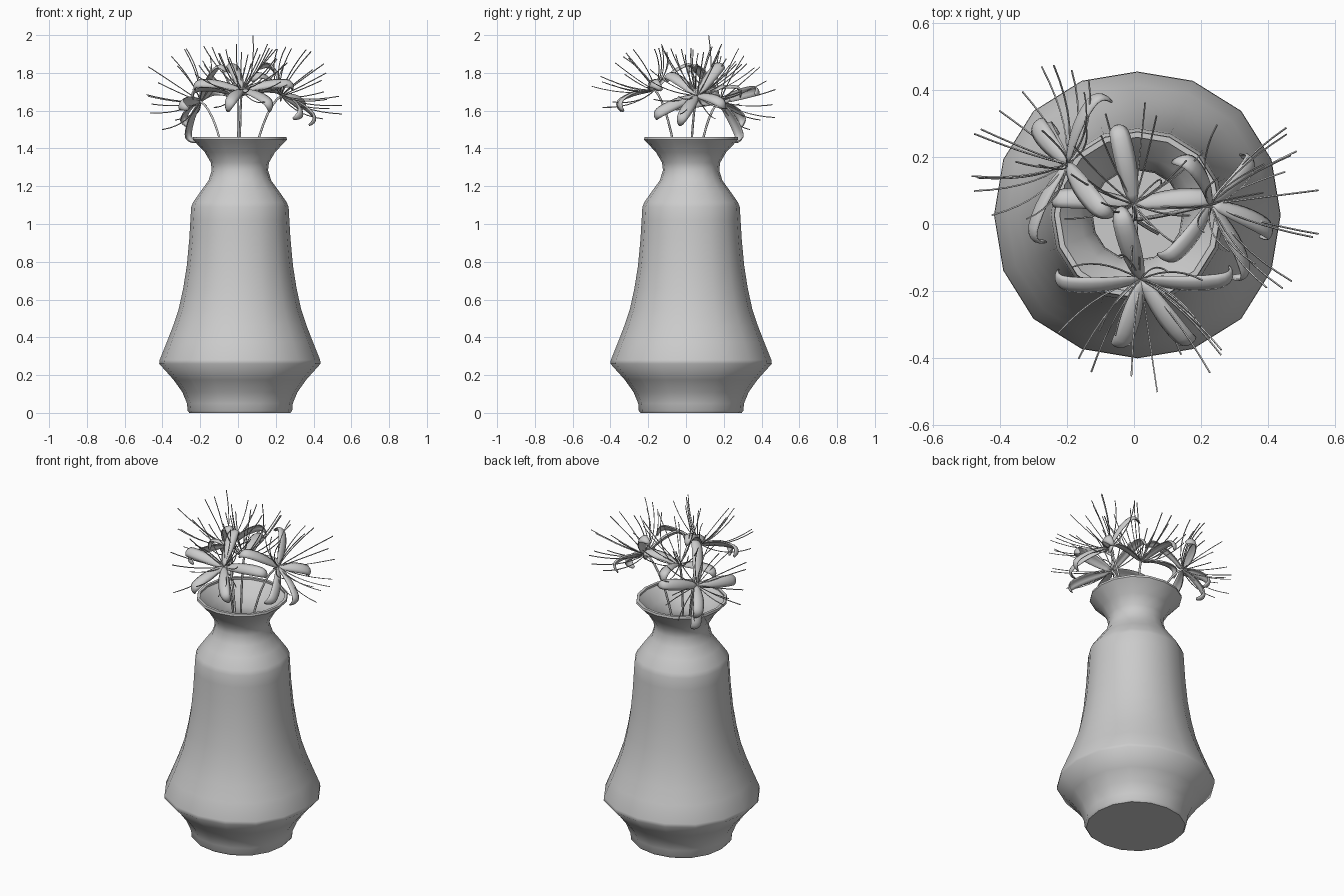
import bpy, math, random
from mathutils import Vector

if "Cube" in bpy.data.objects:
    bpy.data.objects.remove(bpy.data.objects["Cube"])

random.seed(11)
UP = Vector((0, 0, 1))
CX, CY = 0.01, 0.027


def make(name, verts, faces, angle=30):
    me = bpy.data.meshes.new(name)
    me.from_pydata([tuple(v) for v in verts], [], faces)
    me.update()
    ob = bpy.data.objects.new(name, me)
    bpy.context.collection.objects.link(ob)
    bpy.ops.object.select_all(action='DESELECT')
    ob.select_set(True)
    bpy.context.view_layer.objects.active = ob
    bpy.ops.object.shade_smooth_by_angle(angle=math.radians(angle))
    return ob


def tube(name, paths, radius, sides=4):
    """Joins several thin round strands into one mesh."""
    verts, faces = [], []
    for path in paths:
        base = len(verts)
        for i, p in enumerate(path):
            t = (path[min(i + 1, len(path) - 1)] - path[max(i - 1, 0)]).normalized()
            u = t.cross(Vector((0.31, 0.83, 0.2))).normalized()
            v = t.cross(u)
            for k in range(sides):
                a = 2 * math.pi * k / sides
                verts.append(p + (u * math.cos(a) + v * math.sin(a)) * radius)
        for i in range(len(path) - 1):
            for k in range(sides):
                a, b = base + i * sides + k, base + i * sides + (k + 1) % sides
                faces.append((a, b, b + sides, a + sides))
        faces.append([base + k for k in reversed(range(sides))])
        faces.append([len(verts) - sides + k for k in range(sides)])
    return make(name, verts, faces, 80)


def bezier(a, b, c, n):
    return [a * (1 - t) ** 2 + b * 2 * t * (1 - t) + c * t * t
            for t in (i / n for i in range(n + 1))]


# Vase: 16-sided lathe, slightly fuller on the diagonals, outer wall up and inner wall down
outer = [(0.268, 0), (0.277, 0.012), (0.28, 0.05), (0.305, 0.11), (0.351, 0.175),
         (0.427, 0.26), (0.425, 0.28), (0.387, 0.375), (0.354, 0.46), (0.324, 0.55),
         (0.300, 0.66), (0.281, 0.78), (0.268, 0.92), (0.262, 1.02), (0.258, 1.09),
         (0.248, 1.115), (0.206, 1.175), (0.166, 1.23), (0.149, 1.285), (0.154, 1.325),
         (0.186, 1.38), (0.238, 1.435), (0.249, 1.447), (0.247, 1.46)]
inner = [(max(r - 0.016, 0.05), max(z, 0.03)) for r, z in reversed(outer[2:])]
profile = outer + inner
N = 16
verts, faces = [], []
for r, z in profile:
    for k in range(N):
        a = 2 * math.pi * k / N
        q = r * (1 + 0.025 * math.sin(2 * a) ** 2)
        verts.append((CX + q * math.cos(a), CY + q * math.sin(a), z))
for i in range(len(profile) - 1):
    for k in range(N):
        a, b = i * N + k, i * N + (k + 1) % N
        faces.append((a, b, b + N, a + N))
faces.append(list(reversed(range(N))))
faces.append([len(verts) - N + k for k in range(N)])
make("vase", verts, faces, 50)


def petal(name, c, tip, axis, arch=0.035):
    """Arched, channelled strap with a hooked tip."""
    d = tip - c
    side = d.cross(axis).normalized()
    out = side.cross(d).normalized()
    n, m = 12, 4
    path = []
    for i in range(n + 1):
        t = i / n
        s = math.sin(t * math.pi * 0.57) if t > 0.6 else t * math.sin(0.342 * math.pi) / 0.6
        lift = arch * math.sin(math.pi * t * 1.05) - 0.025 * t ** 5
        path.append(c + d * s + out * lift)
    verts, faces = [], []
    for i, p in enumerate(path):
        t = i / n
        w = 0.007 + 0.024 * max(math.sin(math.pi * t ** 0.9), 0) ** 0.7
        tan = (path[min(i + 1, n)] - path[max(i - 1, 0)]).normalized()
        nor = side.cross(tan).normalized()
        for j in range(m + 1):
            x = 2 * j / m - 1
            verts.append(p + side * w * x + nor * w * 0.4 * (0.5 - x * x))
    for i in range(n):
        for j in range(m):
            a = i * (m + 1) + j
            faces.append((a, a + 1, a + m + 2, a + m + 1))
    ob = make(name, verts, faces, 60)
    sol = ob.modifiers.new("thickness", 'SOLIDIFY')
    sol.thickness = 0.005
    sol.offset = 0


# Flowers: centre, facing axis, petal tips
flowers = [
    ("front", (0.02, -0.165, 1.71), (0.1, -0.65, 0.65),
     [(-0.04, 0.04, 1.83), (-0.23, -0.16, 1.73), (0.29, -0.15, 1.73),
      (-0.05, -0.36, 1.62), (0.17, -0.35, 1.62)]),
    ("left", (-0.2, 0.18, 1.65), (-0.75, 0.45, 0.45),
     [(-0.09, 0.38, 1.70), (-0.08, 0.03, 1.83), (-0.28, 0.30, 1.53),
      (-0.25, 0.28, 1.44), (-0.29, -0.05, 1.62)]),
    ("right", (0.23, 0.06, 1.68), (0.8, 0.1, 0.5),
     [(0.34, 0.20, 1.62), (0.14, 0.19, 1.84), (0.40, -0.03, 1.54),
      (0.32, -0.16, 1.57), (0.09, -0.10, 1.78)]),
    ("centre", (0.0, 0.06, 1.68), (0.0, 0.3, 0.9),
     [(-0.05, 0.29, 1.70), (-0.24, 0.07, 1.69), (0.23, 0.07, 1.68)]),
]
stems = []
for name, c, axis, tips in flowers:
    c, axis = Vector(c), Vector(axis).normalized()
    for i, tip in enumerate(tips):
        petal(f"{name}_petal_{i + 1}", c, Vector(tip), axis)

    # Stamens: spread around the flower axis, bending forward
    u = axis.orthogonal().normalized()
    v = axis.cross(u)
    strands = []
    for k in range(18):
        a = 2 * math.pi * (k + random.uniform(-0.3, 0.3)) / 18
        tilt = math.radians(random.uniform(25, 75))
        d = axis * math.cos(tilt) + (u * math.cos(a) + v * math.sin(a)) * math.sin(tilt)
        length = random.uniform(0.25, 0.33)
        end = c + d * length + axis * 0.03
        mid = c + d * length * 0.55 - axis * 0.05
        end.z = max(1.5, min(end.z, random.uniform(1.88, 1.98)))
        end.x = max(-0.55, min(end.x, 0.55))
        if name == "centre" and k == 0:
            end = c + Vector((0.08, 0.06, 1.998 - c.z))
        strands.append(bezier(c, mid, end, 7))
    tube(name + "_stamens", strands, 0.0028)

    # Stem: from the vase floor through the neck to the flower
    foot = Vector((CX - c.x * 0.3, CY - c.y * 0.3, 0.04))
    stems.append(bezier(foot, Vector((c.x * 0.1, c.y * 0.1, 1.55)), c, 16))
tube("stems", stems, 0.006, 6)
